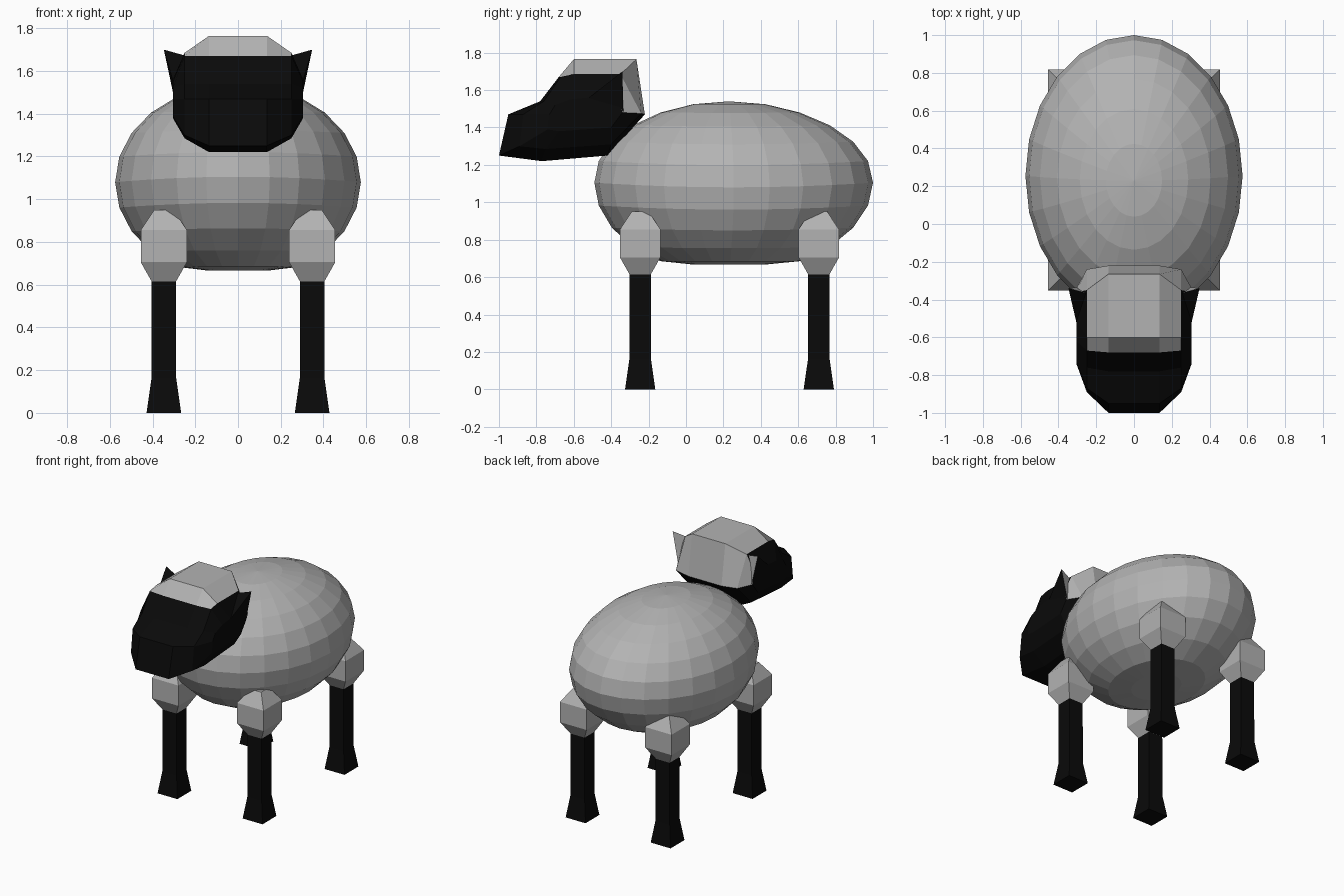
import bpy, bmesh, math

if "Cube" in bpy.data.objects:
    bpy.data.objects.remove(bpy.data.objects["Cube"])

def material(name, rgb):
    m = bpy.data.materials.new(name)
    m.diffuse_color = (*rgb, 1)
    m.use_nodes = True
    m.node_tree.nodes["Principled BSDF"].inputs["Base Color"].default_value = m.diffuse_color
    return m

WOOL = material("grey wool", (0.45, 0.45, 0.45))
BLACK = material("black skin", (0.003, 0.003, 0.003))

def finish(name, bm, mats):
    bmesh.ops.recalc_face_normals(bm, faces=bm.faces)
    me = bpy.data.meshes.new(name)
    bm.to_mesh(me)
    bm.free()
    for m in mats:
        me.materials.append(m)
    ob = bpy.data.objects.new(name, me)
    bpy.context.collection.objects.link(ob)
    return ob

def square_loft(name, x, y, rings, mat):
    """Square column through (height, half width) rings."""
    bm = bmesh.new()
    loops = [[bm.verts.new((x + sx * h, y + sy * h, z))
              for sx, sy in ((-1, -1), (1, -1), (1, 1), (-1, 1))] for z, h in rings]
    for a, b in zip(loops, loops[1:]):
        for i in range(4):
            j = (i + 1) % 4
            bm.faces.new((a[i], a[j], b[j], b[i]))
    bm.faces.new(loops[0])
    bm.faces.new(loops[-1])
    return finish(name, bm, [mat])

# Woolly body: faceted ellipsoid with a flattened belly
bm = bmesh.new()
bmesh.ops.create_uvsphere(bm, u_segments=24, v_segments=12, radius=1)
for v in bm.verts:
    x, y, z = v.co
    drop = 0.46 * z
    if z < -0.8:
        drop = -0.385 - 0.028 * min(1, (-z - 0.8) / 0.165)
    tip = 0.025 * y * y * (1 - z * z)
    v.co = (0.575 * x, 0.255 + 0.745 * y - 0.025 * z * z, 1.08 + drop + tip)
finish("body", bm, [WOOL])

# Four legs with flared hooves and woolly cuffs
for sx, side in ((-1, "left"), (1, "right")):
    for y, end in ((-0.245, "front"), (0.71, "rear")):
        square_loft(f"{end}_{side}_leg", 0.347 * sx, y,
                    [(0, 0.081), (0.16, 0.058), (0.64, 0.057)], BLACK)
        square_loft(f"{end}_{side}_cuff", 0.347 * sx, y,
                    [(0.615, 0.057), (0.705, 0.108), (0.855, 0.108), (0.95, 0.045)], WOOL)

# Head: side profiles (y, z) joined across the width; cap faces are wool
profiles = {
    0.135: [(-.22, 1.47), (-.42, 1.25), (-.77, 1.22), (-1, 1.25), (-.95, 1.47),
            (-.78, 1.54), (-.68, 1.67), (-.60, 1.765), (-.265, 1.765)],
    0.25: [(-.24, 1.475), (-.40, 1.31), (-.75, 1.285), (-.89, 1.30), (-.87, 1.47),
           (-.76, 1.54), (-.67, 1.67), (-.60, 1.685), (-.35, 1.685)],
    0.305: [(-.34, 1.48), (-.40, 1.40), (-.68, 1.38), (-.74, 1.39), (-.73, 1.47),
            (-.70, 1.52), (-.62, 1.55), (-.52, 1.56), (-.36, 1.56)],
}
bm = bmesh.new()
columns = [(s * w, profiles[w]) for s, w in
           ((-1, .305), (-1, .25), (-1, .135), (1, .135), (1, .25), (1, .305))]
loops = [[bm.verts.new((x, y, z)) for y, z in p] for x, p in columns]
for c, (a, b) in enumerate(zip(loops, loops[1:])):
    for i in range(9):
        j = (i + 1) % 9
        f = bm.faces.new((a[i], a[j], b[j], b[i]))
        outer = c in (0, 4)
        f.material_index = 0 if i == 8 or (i >= 6 and not outer) else 1
for loop in (loops[0], loops[-1]):
    bm.faces.new(loop).material_index = 1
finish("head", bm, [WOOL, BLACK])

# Pointed ears, wool coloured behind
for s, side in ((-1, "left"), (1, "right")):
    bm = bmesh.new()
    tip, inner, front, low = [bm.verts.new((s * x, y, z)) for x, y, z in
                              ((.347, -.34, 1.70), (.24, -.37, 1.67),
                               (.303, -.53, 1.55), (.30, -.335, 1.48))]
    for tri in ((tip, inner, front), (tip, front, low), (inner, low, front)):
        bm.faces.new(tri).material_index = 1
    bm.faces.new((tip, low, inner)).material_index = 0
    finish(f"{side}_ear", bm, [WOOL, BLACK])
